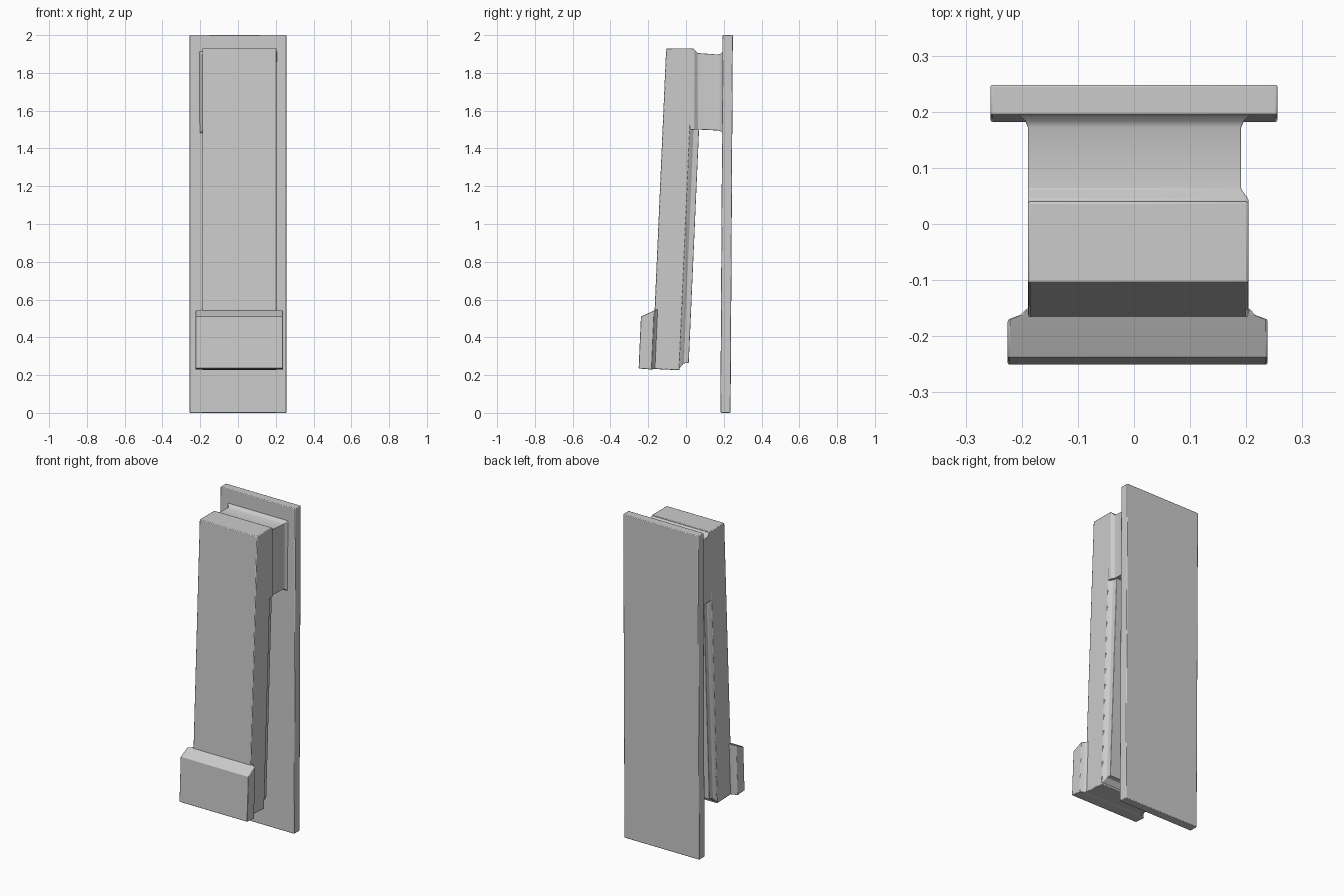
import bpy
import bmesh

cube = bpy.data.objects.get("Cube")
if cube:
    bpy.data.objects.remove(cube, do_unlink=True)

grey = bpy.data.materials.new("plain grey")
grey.use_nodes = True
colour = (0.6, 0.6, 0.6, 1)
grey.diffuse_color = colour
grey.node_tree.nodes["Principled BSDF"].inputs["Base Color"].default_value = colour


def loft(name, sections, lean=0.0, bevel=0.004):
    """Rectangles (y, left, right, bottom, top) joined front to back, then leaned in y."""
    bm = bmesh.new()
    rings = []
    for y, x0, x1, z0, z1 in sections:
        corners = ((x0, z0), (x1, z0), (x1, z1), (x0, z1))
        rings.append([bm.verts.new((x, y + lean * z, z)) for x, z in corners])
    for a, b in zip(rings, rings[1:]):
        for i in range(4):
            j = (i + 1) % 4
            bm.faces.new((a[i], a[j], b[j], b[i]))
    bm.faces.new(rings[0])
    bm.faces.new(rings[-1])
    bmesh.ops.recalc_face_normals(bm, faces=bm.faces)
    mesh = bpy.data.meshes.new(name)
    bm.to_mesh(mesh)
    bm.free()
    obj = bpy.data.objects.new(name, mesh)
    bpy.context.collection.objects.link(obj)
    mesh.materials.append(grey)
    mod = obj.modifiers.new("soft edges", "BEVEL")
    mod.width = bevel
    mod.segments = 2
    mod.limit_method = "ANGLE"
    bpy.ops.object.select_all(action="DESELECT")
    obj.select_set(True)
    bpy.context.view_layer.objects.active = obj
    bpy.ops.object.shade_smooth_by_angle()
    return obj


LEAN = 0.044

# Upright wall plate
loft("back_plate", [(0.182, -0.256, 0.256, 0, 2),
                    (0.236, -0.256, 0.256, 0, 2)], lean=0.006)

# Block joining the arm to the plate, flared at both ends
loft("mount_block", [(0.02, -0.189, 0.204, 1.5, 1.925),
                     (0.044, -0.189, 0.204, 1.5, 1.925),
                     (0.062, -0.189, 0.191, 1.5, 1.905),
                     (0.172, -0.189, 0.191, 1.495, 1.897),
                     (0.184, -0.194, 0.196, 1.49, 1.902),
                     (0.195, -0.207, 0.207, 1.478, 1.915)], bevel=0.002)

# Long leaning arm
loft("arm", [(-0.19, -0.189, 0.204, 0.233, 1.93),
             (-0.045, -0.189, 0.204, 0.226, 1.93)], lean=LEAN)

# Raised panel on the back of the arm, with a sloped foot
loft("arm_back_panel", [(-0.05, -0.188, 0.203, 0.23, 1.6),
                        (-0.042, -0.185, 0.199, 0.24, 1.6),
                        (-0.025, -0.172, 0.185, 0.262, 1.6),
                        (0.003, -0.17, 0.183, 0.265, 1.6)], lean=LEAN, bevel=0.002)

# Wide pad at the lower front, with a flared joint to the arm
loft("front_pad", [(-0.261, -0.225, 0.238, 0.235, 0.51),
                   (-0.194, -0.225, 0.238, 0.23, 0.541),
                   (-0.186, -0.203, 0.216, 0.231, 0.544),
                   (-0.174, -0.19, 0.205, 0.234, 0.55)], lean=LEAN, bevel=0.003)
